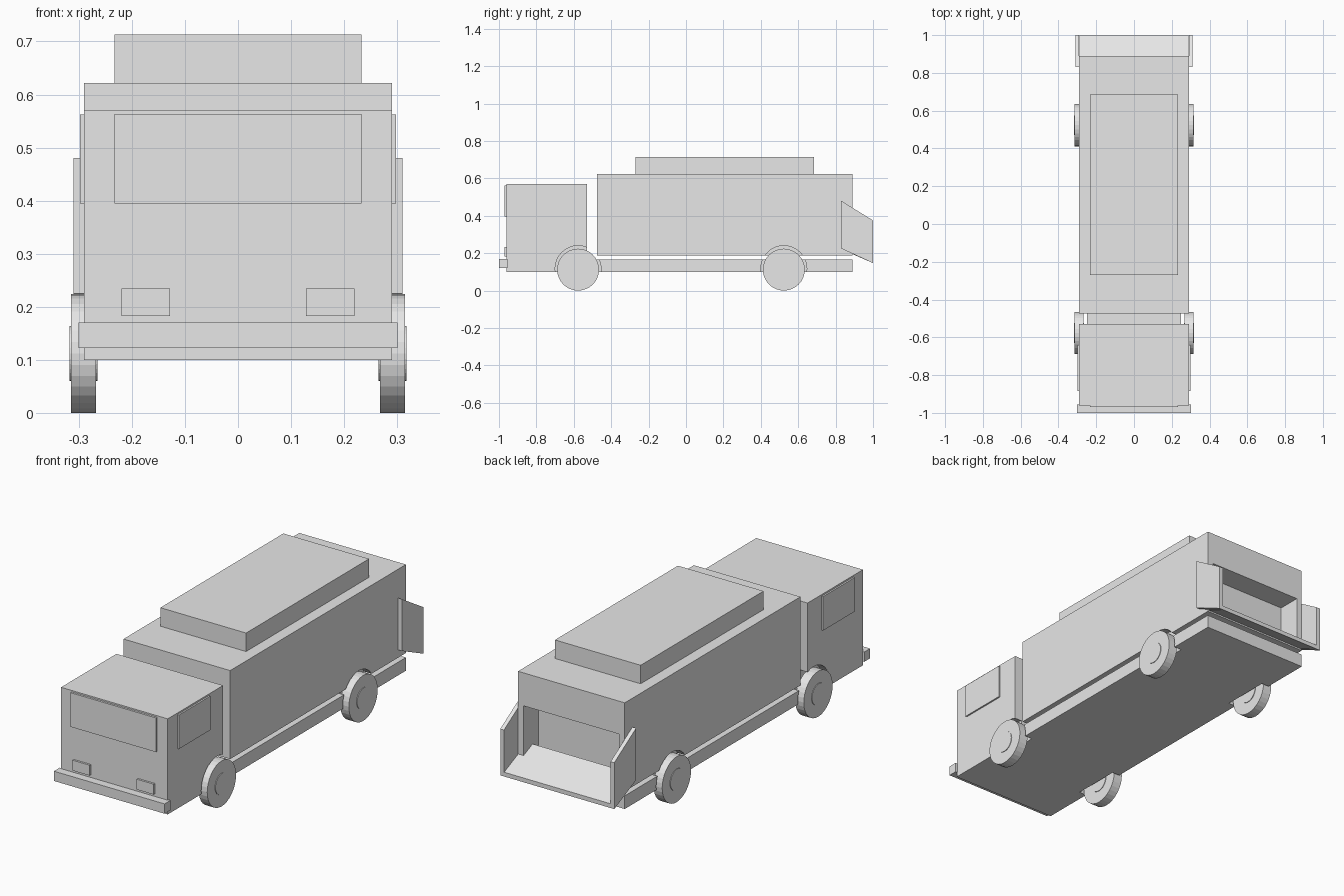
import bpy
import bmesh
import math
from mathutils import Matrix, Vector

default = bpy.data.objects.get("Cube")
if default:
    bpy.data.objects.remove(default, do_unlink=True)

GREY = (0.8, 0.8, 0.8, 1.0)
paint = bpy.data.materials.new("light_grey")
paint.use_nodes = True
paint.diffuse_color = GREY
paint.node_tree.nodes["Principled BSDF"].inputs["Base Color"].default_value = GREY


def finish(name, bm):
    bmesh.ops.recalc_face_normals(bm, faces=bm.faces)
    mesh = bpy.data.meshes.new(name)
    bm.to_mesh(mesh)
    bm.free()
    mesh.materials.append(paint)
    obj = bpy.data.objects.new(name, mesh)
    bpy.context.scene.collection.objects.link(obj)
    return obj


def box(name, x, y, z):
    """Box from (min, max) pairs."""
    bm = bmesh.new()
    bmesh.ops.create_cube(bm, size=1)
    for v in bm.verts:
        v.co = Vector([lo + (c + 0.5) * (hi - lo)
                       for c, (lo, hi) in zip(v.co, (x, y, z))])
    return finish(name, bm)


def prism(name, x0, x1, outline):
    """Side outline (y, z) extruded across x."""
    bm = bmesh.new()
    face = bm.faces.new([bm.verts.new((x0, y, z)) for y, z in outline])
    new = bmesh.ops.extrude_face_region(bm, geom=[face])["geom"]
    moved = [g for g in new if isinstance(g, bmesh.types.BMVert)]
    bmesh.ops.translate(bm, verts=moved, vec=(x1 - x0, 0, 0))
    return finish(name, bm)


def disc(name, x0, x1, y, z, radius, sides=32):
    """Cylinder lying along x."""
    bm = bmesh.new()
    place = Matrix.Translation(((x0 + x1) / 2, y, z)) @ Matrix.Rotation(math.pi / 2, 4, "Y")
    bmesh.ops.create_cone(bm, cap_ends=True, segments=sides, radius1=radius,
                          radius2=radius, depth=abs(x1 - x0), matrix=place)
    return finish(name, bm)


def cut(target, cutter):
    mod = target.modifiers.new("cut", "BOOLEAN")
    mod.operation = "DIFFERENCE"
    mod.solver = "EXACT"
    mod.object = cutter
    with bpy.context.temp_override(object=target, active_object=target):
        bpy.ops.object.modifier_apply(modifier=mod.name)


HALF = 0.29
BACK = 0.89
AXLES = {"front": -0.577, "rear": 0.523}
SIDES = {"left": 1, "right": -1}

# Main volumes
cab = box("cab", (-HALF, HALF), (-0.96, -0.53), (0.10, 0.57))
chassis = box("chassis", (-HALF, HALF), (-0.60, BACK), (0.10, 0.165))
body = box("cargo_body", (-HALF, HALF), (-0.475, BACK), (0.187, 0.622))
box("roof_box", (-0.233, 0.233), (-0.27, 0.685), (0.622, 0.713))

# Rear loading opening
cutters = [box("opening_cutter", (-0.26, 0.26), (0.774, 1.1), (0.215, 0.46))]
cut(body, cutters[0])

# Wheels, hubs and wheel arches
for side, s in SIDES.items():
    for axle, y in AXLES.items():
        disc(f"{axle}_{side}_wheel", s * 0.268, s * 0.315, y, 0.112, 0.112)
        disc(f"{axle}_{side}_hub", s * 0.265, s * 0.318, y, 0.112, 0.052)
        arch = disc("arch_cutter", s * 0.25, s * 0.4, y, 0.117, 0.123)
        cutters.append(arch)
        for part in ((cab, chassis) if axle == "front" else (chassis, body)):
            cut(part, arch)

for c in cutters:
    bpy.data.objects.remove(c, do_unlink=True)

# Cab details
box("windscreen", (-0.233, 0.233), (-0.97, -0.955), (0.395, 0.563))
box("front_bumper", (-0.301, 0.301), (-1.0, -0.955), (0.122, 0.17))
for side, s in SIDES.items():
    box(f"{side}_headlight", sorted((s * 0.128, s * 0.22)), (-0.97, -0.955), (0.183, 0.234))
    box(f"{side}_window", sorted((s * 0.285, s * 0.298)), (-0.885, -0.64), (0.395, 0.562))
    # Hopper side plates
    prism(f"{side}_hopper_plate", s * HALF, s * 0.31,
          [(0.83, 0.225), (1.0, 0.147), (1.0, 0.375), (0.83, 0.48)])

# Sloping hopper floor
prism("hopper_ramp", -0.289, 0.289,
      [(0.82, 0.225), (1.0, 0.147), (1.0, 0.168), (0.82, 0.246)])
